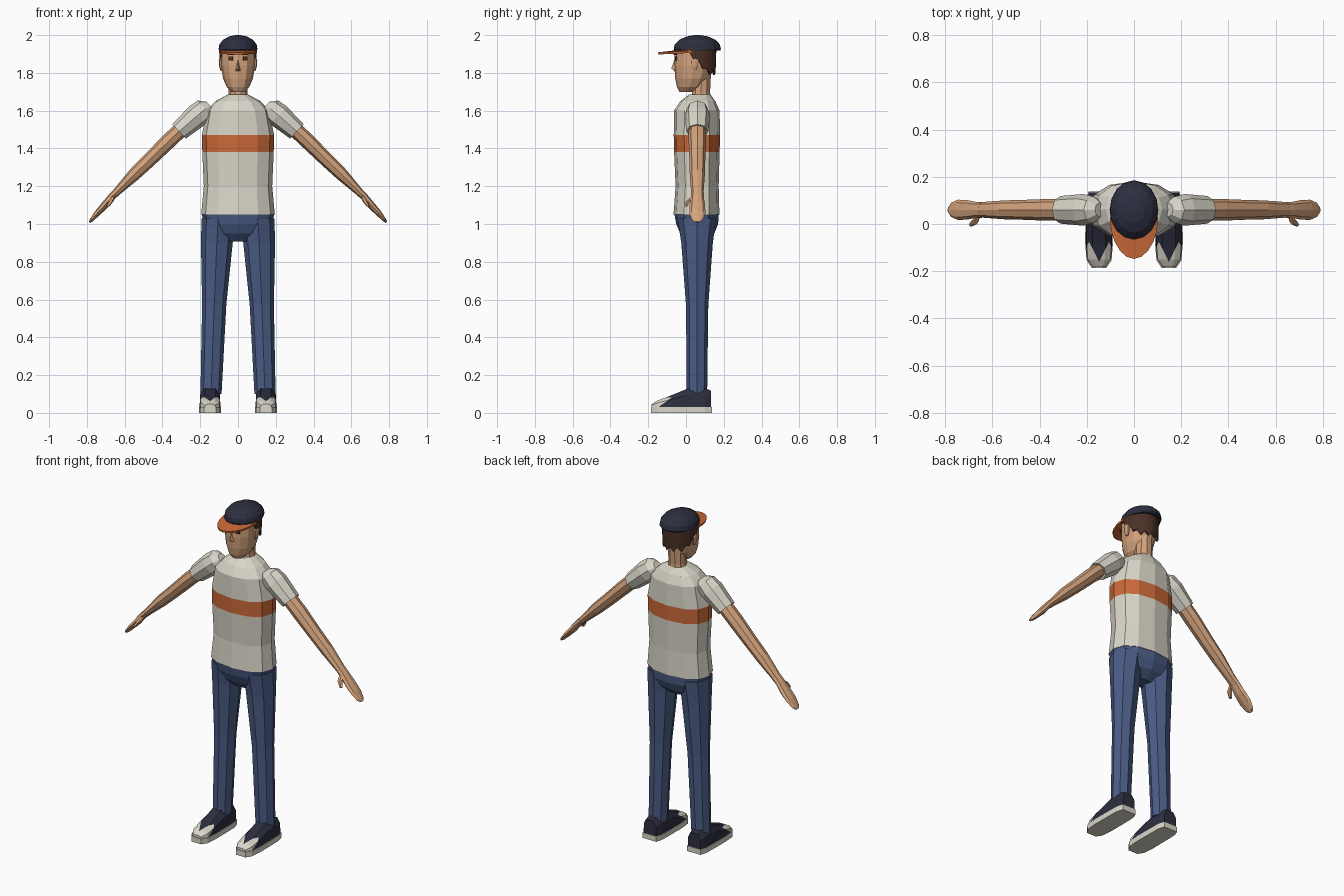
import bpy, bmesh, math
from mathutils import Vector

default_cube = bpy.data.objects.get("Cube")
if default_cube:
    bpy.data.objects.remove(default_cube, do_unlink=True)


def make_material(name, rgb):
    material = bpy.data.materials.new(name)
    material.use_nodes = True
    color = (*rgb, 1)
    material.diffuse_color = color
    material.node_tree.nodes["Principled BSDF"].inputs["Base Color"].default_value = color
    return material


CREAM = make_material("cream", (.70, .67, .58))
ORANGE = make_material("orange", (.60, .144, .04))
NAVY = make_material("navy", (.026, .028, .051))
DENIM = make_material("denim", (.069, .107, .235))
SKIN = make_material("skin", (.658, .367, .202))
HAIR = make_material("dark brown", (.069, .03, .02))


def finish(name, bm, *materials):
    bmesh.ops.recalc_face_normals(bm, faces=bm.faces)
    mesh = bpy.data.meshes.new(name)
    bm.to_mesh(mesh)
    bm.free()
    for material in materials:
        mesh.materials.append(material)
    obj = bpy.data.objects.new(name, mesh)
    bpy.context.collection.objects.link(obj)
    return obj


def skin_rings(rings):
    """Bridge closed rings of points and cap both ends."""
    bm = bmesh.new()
    loops = [[bm.verts.new(p) for p in ring] for ring in rings]
    count = len(loops[0])
    for a, b in zip(loops, loops[1:]):
        for i in range(count):
            j = (i + 1) % count
            bm.faces.new((a[i], a[j], b[j], b[i]))
    bm.faces.new(loops[0])
    bm.faces.new(loops[-1])
    return bm


def ring(center, u, v, sides, power=2):
    """Superellipse ring around a centre with half-axes u and v."""
    points = []
    for i in range(sides):
        angle = math.tau * i / sides
        c, s = math.cos(angle), math.sin(angle)
        points.append(Vector(center)
                      + Vector(u) * math.copysign(abs(c) ** (2 / power), c)
                      + Vector(v) * math.copysign(abs(s) ** (2 / power), s))
    return points


def stack(table, sides, power=2):
    """Level rings from rows of z, x centre, half width, front y, back y."""
    return skin_rings([ring((x, (front + back) / 2, z), (half, 0, 0),
                            (0, (back - front) / 2, 0), sides, power)
                       for z, x, half, front, back in table])


def limb(table, side, sides=8):
    """Rings across a downward slanting arm: x, z, thickness, depth."""
    y = .06
    across = Vector((side * .69, 0, .73))
    return skin_rings([ring((side * x, y, z), across * thick, (0, depth, 0), sides)
                       for x, z, thick, depth in table])


# Shirt with a chest stripe
bm = stack([(1.05, 0, .195, -.066, .177), (1.2, 0, .181, -.055, .173),
            (1.38, 0, .189, -.063, .178), (1.47, 0, .191, -.065, .18),
            (1.6, 0, .165, -.063, .178), (1.65, 0, .12, -.03, .155),
            (1.685, 0, .055, .015, .13)], 12, 2.3)
for face in bm.faces:
    face.material_index = int(1.39 < face.calc_center_median().z < 1.46)
finish("shirt", bm, CREAM, ORANGE)

# Hips
finish("hips", stack([(.908, 0, .075, .01, .1), (.95, 0, .13, -.03, .15),
                      (1.0, 0, .18, -.052, .17), (1.055, 0, .193, -.062, .174)],
                     12, 2.3), DENIM)

# Neck and head
finish("neck", stack([(1.65, 0, .056, .025, .135), (1.7, 0, .05, .03, .13),
                      (1.8, 0, .052, .03, .135)], 10), SKIN)
finish("head", stack([(1.7, 0, .035, -.035, .04), (1.725, 0, .06, -.048, .085),
                      (1.77, 0, .079, -.057, .12), (1.84, 0, .09, -.062, .145),
                      (1.93, 0, .092, -.058, .15)], 12, 2.2), SKIN)

# Nose
bm = bmesh.new()
wing_l, wing_r, bridge, tip, base = [bm.verts.new(p) for p in (
    (.015, -.054, 1.81), (-.015, -.054, 1.81), (0, -.058, 1.88),
    (0, -.078, 1.823), (0, -.052, 1.805))]
for corners in ((wing_l, bridge, tip), (bridge, wing_r, tip), (wing_r, base, tip),
                (base, wing_l, tip), (wing_l, base, wing_r, bridge)):
    bm.faces.new(corners)
finish("nose", bm, SKIN)


def plate(name, location, size, material, turn=0):
    bm = bmesh.new()
    bmesh.ops.create_cube(bm, size=1)
    bmesh.ops.scale(bm, vec=size, verts=bm.verts)
    obj = finish(name, bm, material)
    obj.location = location
    obj.rotation_euler.z = turn
    return obj


# Hair: a band around the back with a jagged lower edge
bm = bmesh.new()
steps = 18
previous = None
for i in range(steps + 1):
    t = 2 * i / steps - 1
    angle = math.pi / 2 + t * math.radians(118)
    x, y = .094 * math.cos(angle), .05 + .105 * math.sin(angle)
    low = 1.79 + .115 * max(0, abs(t) - .4) / .6 + (.025 if i % 2 else 0)
    pair = (bm.verts.new((x * .98, y - .004, low)), bm.verts.new((x, y, 1.93)))
    if previous:
        bm.faces.new((previous[0], pair[0], pair[1], previous[1]))
    previous = pair
hair = finish("hair", bm, HAIR)
shell = hair.modifiers.new("thickness", "SOLIDIFY")
shell.thickness = .012
shell.offset = 0

# Cap crown
crown = [(1.918, .97), (1.925, 1), (1.95, .96), (1.975, .77), (1.993, .45), (2.0, .12)]
finish("cap_crown", skin_rings([ring((0, .06, z), (.103 * r, 0, 0), (0, .125 * r, 0), 16)
                                for z, r in crown]), NAVY)

# Cap brim: a drooping half-oval sheet
bm = bmesh.new()
rows = []
for i in range(11):
    angle = math.pi * i / 10
    x, reach = .1 * math.cos(angle), math.sin(angle)
    rows.append([bm.verts.new((x, y, 1.922 + .11 * (y - .02) - .9 * x * x))
                 for y in (.03, .01 - .157 * reach ** 1.15)])
for a, b in zip(rows, rows[1:]):
    bm.faces.new((a[0], a[1], b[1], b[0]))
brim = finish("cap_brim", bm, ORANGE)
brim.modifiers.new("thickness", "SOLIDIFY").thickness = .011
brim.modifiers["thickness"].offset = 0


def build_shoe(name, side):
    center = side * .148
    rows = [(.133, .042, .118), (.1, .053, .13), (.04, .055, .138), (0, .055, .125),
            (-.08, .056, .092), (-.15, .05, .066), (-.182, .028, .046)]
    # Sole
    outline = [(sign * (half + .003), y - .004 * (y < -.1) + .004 * (y > .1))
               for sign, order in ((1, rows), (-1, rows[::-1])) for y, half, top in order]
    finish(name + "_sole", skin_rings([[(center + x, y, z) for x, y in outline]
                                       for z in (0, .032)]), CREAM)
    # Upper, split along a pointed toe cap
    sections = []
    for y, half, top in rows:
        shoulder = .03 + (top - .03) * .65
        arch = [(half, .03), (half * .95, shoulder), (half * .5, top)]
        arch += [(-x, z) for x, z in reversed(arch)]
        sections.append([(center + x, y, z) for x, z in arch])
    bm = skin_rings(sections)
    cuts = [((center, -.16, 0), (2, -1, 0)), ((center, -.16, 0), (-2, -1, 0)),
            ((center, -.14, .035), (0, -1, 1.4))]
    for point, normal in cuts:
        bmesh.ops.bisect_plane(bm, geom=bm.verts[:] + bm.edges[:] + bm.faces[:],
                               plane_co=point, plane_no=normal)
    for face in bm.faces:
        p = face.calc_center_median()
        toe = p.y < -.16 + 2 * abs(p.x - center) and p.y < -.14 + 1.4 * (p.z - .035)
        face.material_index = int(toe)
    finish(name + "_upper", bm, NAVY, CREAM)


# Paired parts
for label, side in (("left", 1), ("right", -1)):
    finish(label + "_trouser_leg", stack([
        (.1, side * .143, .056, .004, .112), (.57, side * .126, .064, 0, .118),
        (.9, side * .112, .084, -.025, .142), (1.03, side * .105, .088, -.045, .16)],
        8), DENIM)
    build_shoe(label + "_shoe", side)
    finish(label + "_sleeve", limb([
        (.145, 1.625, .03, .03), (.172, 1.61, .06, .056), (.215, 1.575, .064, .067),
        (.295, 1.505, .054, .06), (.312, 1.49, .052, .058), (.308, 1.494, .04, .046)],
        side), CREAM)
    finish(label + "_arm", limb([
        (.27, 1.53, .04, .045), (.37, 1.437, .041, .046), (.47, 1.338, .037, .042),
        (.55, 1.262, .034, .04), (.655, 1.157, .019, .032)], side), SKIN)
    finish(label + "_hand", limb([
        (.645, 1.167, .021, .034), (.67, 1.143, .019, .034), (.705, 1.1, .02, .041),
        (.745, 1.057, .016, .043), (.775, 1.022, .01, .03), (.786, 1.01, .005, .012)],
        side), SKIN)
    finish(label + "_thumb", skin_rings([
        ring((side * x, y, z), (r, 0, 0), (0, r, 0), 6)
        for x, y, z, r in ((.66, .045, 1.15, .012), (.672, .012, 1.122, .014),
                           (.69, -.002, 1.092, .009))]), SKIN)
    plate(label + "_eye", (side * .038, -.055, 1.876), (.022, .008, .022), HAIR, side * .3)
    plate(label + "_eyebrow", (side * .038, -.056, 1.897), (.034, .009, .007), HAIR, side * .3)
    finish(label + "_ear", stack([
        (1.81, side * .086, .006, .035, .055), (1.83, side * .09, .009, .028, .064),
        (1.865, side * .093, .009, .025, .07), (1.875, side * .092, .006, .035, .06)],
        6), SKIN)
